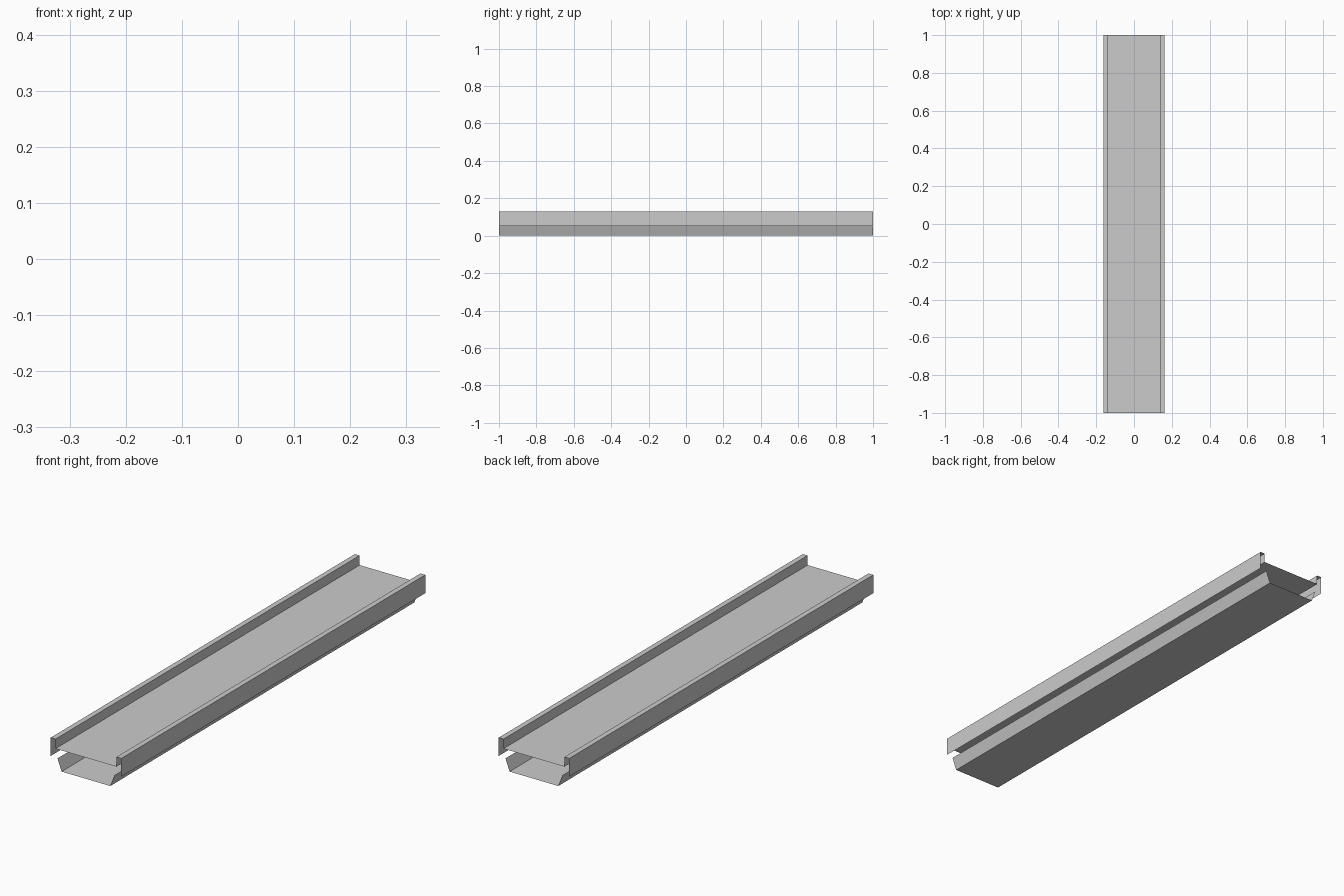
import bpy

if "Cube" in bpy.data.objects:
    bpy.data.objects.remove(bpy.data.objects["Cube"])


def folded_sheet(name, half_profile, length=2.0):
    """Thin sheet: a half profile (x, z) mirrored across x = 0, drawn out along y."""
    profile = [(-x, z) for x, z in half_profile] + half_profile[::-1]
    verts = [(x, y, z) for y in (-length / 2, length / 2) for x, z in profile]
    n = len(profile)
    faces = [(i, i + 1, n + i + 1, n + i) for i in range(n - 1)]
    mesh = bpy.data.meshes.new(name)
    mesh.from_pydata(verts, [], faces)
    obj = bpy.data.objects.new(name, mesh)
    bpy.context.collection.objects.link(obj)
    return obj


# Deck with folded side rails: outer wall, top flange, inner wall, deck
folded_sheet("deck_and_rails", [(0.162, 0.052), (0.162, 0.128), (0.14, 0.128), (0.14, 0.088)])

# Open tray below with sloping sides
folded_sheet("lower_tray", [(0.131, 0.05), (0.112, 0.0)])
